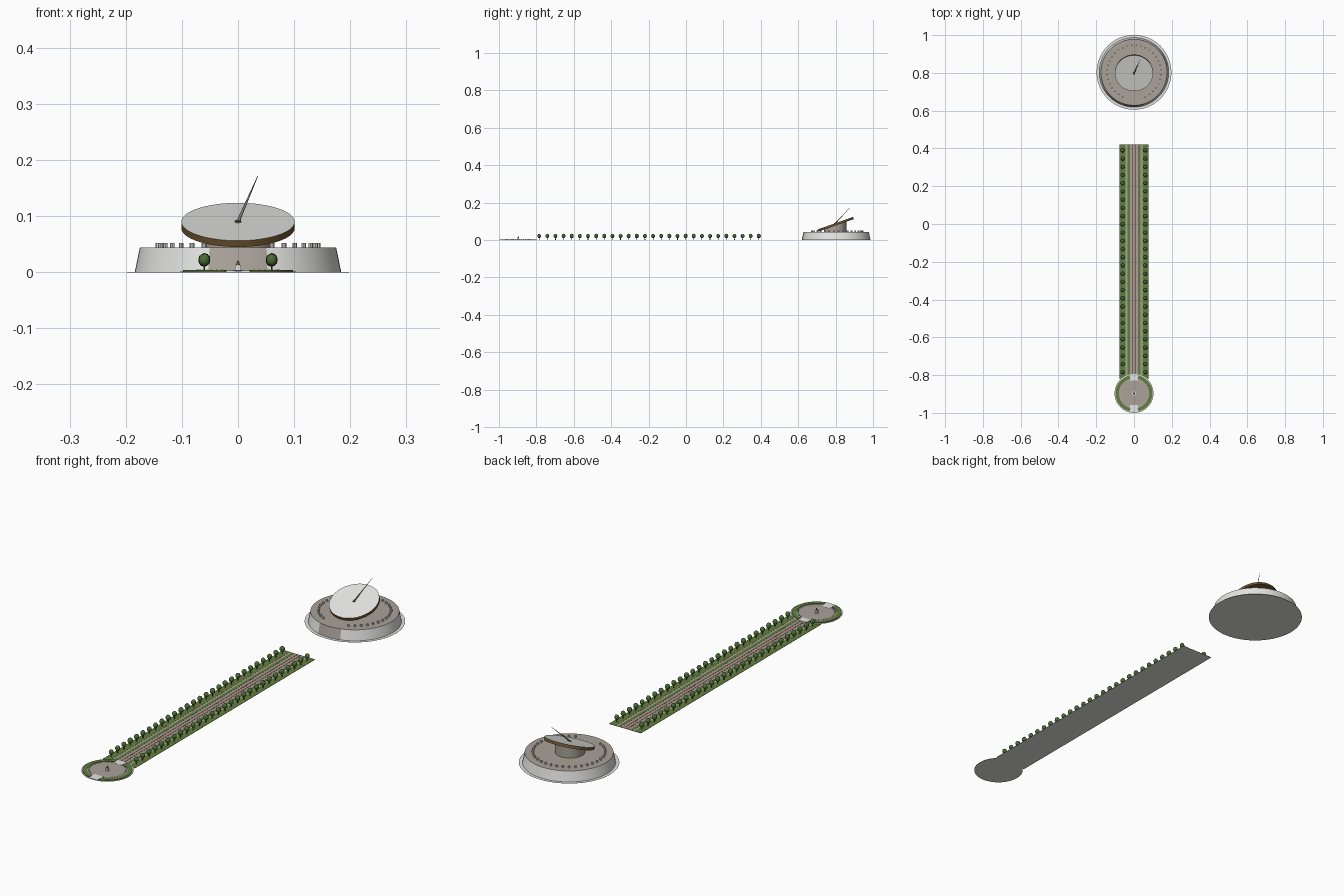
import bpy, bmesh, math, random
from mathutils import Vector, Matrix

if "Cube" in bpy.data.objects:
    bpy.data.objects.remove(bpy.data.objects["Cube"])

random.seed(4)

def mat(name, c):
    m = bpy.data.materials.new(name)
    m.diffuse_color = (*c, 1)
    m.use_nodes = True
    m.node_tree.nodes["Principled BSDF"].inputs["Base Color"].default_value = m.diffuse_color
    return m

STONE = mat("light_stone", (0.78, 0.78, 0.77))
PAVE = mat("beige_paving", (0.40, 0.365, 0.32))
GRASS = mat("grass_green", (0.12, 0.21, 0.05))
LEAF = mat("leaf_green", (0.07, 0.15, 0.035))
BARK = mat("bark_brown", (0.12, 0.07, 0.035))
BRONZE = mat("bronze_brown", (0.16, 0.09, 0.03))
BRICK = mat("brick_path", (0.24, 0.11, 0.08))
METAL = mat("grey_metal", (0.20, 0.20, 0.20))

def finish(name, bm, mats, smooth=True):
    me = bpy.data.meshes.new(name)
    bm.to_mesh(me)
    bm.free()
    for m in mats:
        me.materials.append(m)
    o = bpy.data.objects.new(name, me)
    bpy.context.collection.objects.link(o)
    if smooth:
        bpy.context.view_layer.objects.active = o
        o.select_set(True)
        bpy.ops.object.shade_smooth_by_angle(angle=math.radians(35))
        o.select_set(False)
    return o

def add_cone(bm, x, y, z0, z1, r0, r1, n):
    return bmesh.ops.create_cone(bm, cap_ends=True, segments=n, radius1=r0, radius2=r1, depth=z1 - z0,
                                 matrix=Matrix.Translation((x, y, (z0 + z1) / 2)))["verts"]

def cone(name, x, y, z0, z1, r0, r1, n, m):
    bm = bmesh.new()
    add_cone(bm, x, y, z0, z1, r0, r1, n)
    return finish(name, bm, [m])

def add_box(bm, x0, x1, y0, y1, z0, z1):
    M = Matrix.Translation(((x0 + x1) / 2, (y0 + y1) / 2, (z0 + z1) / 2)) @ \
        Matrix.Diagonal((x1 - x0, y1 - y0, z1 - z0, 1))
    bmesh.ops.create_cube(bm, size=1, matrix=M)

def strips(name, x0, x1, z, m, y0=-0.815, y1=0.42):
    bm = bmesh.new()
    for s in (-1, 1):
        add_box(bm, min(s * x0, s * x1), max(s * x0, s * x1), y0, y1, 0.0003, z)
    return finish(name, bm, [m], False)

# --- sundial building ---
CY = 0.803
cone("building_apron", 0, CY, 0, 0.0004, 0.198, 0.198, 64, STONE)

bm = bmesh.new()
add_cone(bm, 0, CY, 0.0002, 0.044, 0.184, 0.175, 64)
for f in bm.faces:
    c = f.calc_center_median()
    front = c.y < CY and abs(c.x) < 0.05
    f.material_index = 1 if f.normal.z > 0.9 or front else 0   # roof and entrance bay
finish("building_drum", bm, [STONE, PAVE])

bm = bmesh.new()
for i in range(36):
    a = math.radians(-90 + (i + 0.5) * 10)
    if math.sin(a) > -0.92:
        add_cone(bm, 0.143 * math.cos(a), CY + 0.143 * math.sin(a), 0.043, 0.052, 0.0045, 0.0045, 10)
finish("roof_posts", bm, [STONE])

# --- tilted dial on its pedestal ---
TILT = math.radians(19.5)
top = Vector((0, 0.798, 0.090))
bm = bmesh.new()
for v in add_cone(bm, 0, 0.797, 0.043, 0.08, 0.06, 0.06, 48):
    if v.co.z > 0.06:
        v.co.z = 0.080 + (v.co.y - top.y) * math.tan(TILT)
finish("dial_pedestal", bm, [PAVE])

bm = bmesh.new()
add_cone(bm, 0, 0, -0.012, 0, 0.101, 0.101, 64)
for f in bm.faces:
    f.material_index = 1 if f.normal.z > 0.9 else 0
bmesh.ops.transform(bm, verts=bm.verts, matrix=Matrix.Translation(top) @ Matrix.Rotation(TILT, 4, 'X'))
finish("sundial_plate", bm, [BRONZE, STONE])

bm = bmesh.new()
add_cone(bm, 0, 0, 0, 0.002, 0.006, 0.005, 16)
bmesh.ops.transform(bm, verts=bm.verts, matrix=Matrix.Translation(top) @ Matrix.Rotation(TILT, 4, 'X'))
finish("gnomon_collar", bm, [BRONZE])

d = Vector((0.035, 0.874, 0.171)) - top
bm = bmesh.new()
add_cone(bm, 0, 0, 0, d.length, 0.003, 0.0005, 12)
bmesh.ops.transform(bm, verts=bm.verts,
                    matrix=Matrix.Translation(top) @ d.to_track_quat('Z', 'Y').to_matrix().to_4x4())
finish("gnomon", bm, [METAL])

# --- avenue ---
bm = bmesh.new()
add_box(bm, -0.077, 0.077, -0.82, 0.42, 0.0, 0.0005)
for f in bm.faces:
    f.material_index = 1 if f.normal.z > 0.9 else 0
finish("avenue_paving", bm, [STONE, PAVE], False)
strips("tree_lawns", 0.045, 0.077, 0.001, GRASS)
strips("inner_lawns", 0.022, 0.035, 0.001, GRASS)
strips("brick_bands", 0.005, 0.011, 0.001, BRICK)

# --- rows of trees ---
trunks, crowns = bmesh.new(), bmesh.new()
for i in range(28):
    for s in (-1, 1):
        x, y = s * 0.06, -0.785 + i * 0.0435
        r = random.uniform(0.0098, 0.0110)
        add_cone(trunks, x, y, 0.0005, 0.015, 0.0018, 0.0014, 6)
        bmesh.ops.create_icosphere(crowns, subdivisions=2, radius=r,
                                   matrix=Matrix.Translation((x, y, 0.022)) @ Matrix.Diagonal((1, 1, 1.12, 1)))
finish("tree_trunks", trunks, [BARK])
finish("tree_crowns", crowns, [LEAF])

# --- round plaza ---
PY = -0.897
cone("plaza_base", 0, PY, 0, 0.0012, 0.103, 0.103, 64, STONE)
cone("plaza_floor", 0, PY, 0.0005, 0.0022, 0.08, 0.08, 64, PAVE)

def ring_arc(bm, a0, a1, r0, r1, z0, z1, n=28):
    rows = []
    for i in range(n + 1):
        a = math.radians(a0 + (a1 - a0) * i / n)
        rows.append([bm.verts.new((r * math.cos(a), PY + r * math.sin(a), z))
                     for r, z in ((r0, z0), (r1, z0), (r1, z1), (r0, z1))])
    for p, q in zip(rows, rows[1:]):
        for k in range(4):
            bm.faces.new((p[k], p[(k + 1) % 4], q[(k + 1) % 4], q[k]))
    bm.faces.new(rows[0])
    bm.faces.new(rows[-1][::-1])

bm = bmesh.new()
for a in (-76, 104):
    ring_arc(bm, a, a + 152, 0.08, 0.098, 0.0005, 0.004)
bmesh.ops.recalc_face_normals(bm, faces=bm.faces)
finish("plaza_hedges", bm, [GRASS])

# pale thresholds at both plaza entrances
bm = bmesh.new()
add_box(bm, -0.021, 0.021, -0.997, -0.957, 0.0005, 0.0027)
add_box(bm, -0.021, 0.021, -0.828, -0.797, 0.0005, 0.0027)
finish("plaza_thresholds", bm, [STONE], False)

bm = bmesh.new()
for i in range(40):
    a = math.tau * (i + 0.5) / 40
    if abs(math.cos(a)) > 0.3:
        add_cone(bm, 0.073 * math.cos(a), PY + 0.073 * math.sin(a), 0.002, 0.005, 0.0014, 0.0014, 6)
finish("plaza_bollards", bm, [STONE])

# --- monument ---
cone("monument_step", 0, PY, 0.002, 0.004, 0.010, 0.010, 24, STONE)
bm = bmesh.new()
add_box(bm, -0.005, 0.005, PY - 0.005, PY + 0.005, 0.003, 0.013)
finish("monument_plinth", bm, [STONE], False)
cone("monument_figure", 0, PY, 0.013, 0.021, 0.004, 0.0012, 10, BRONZE)
